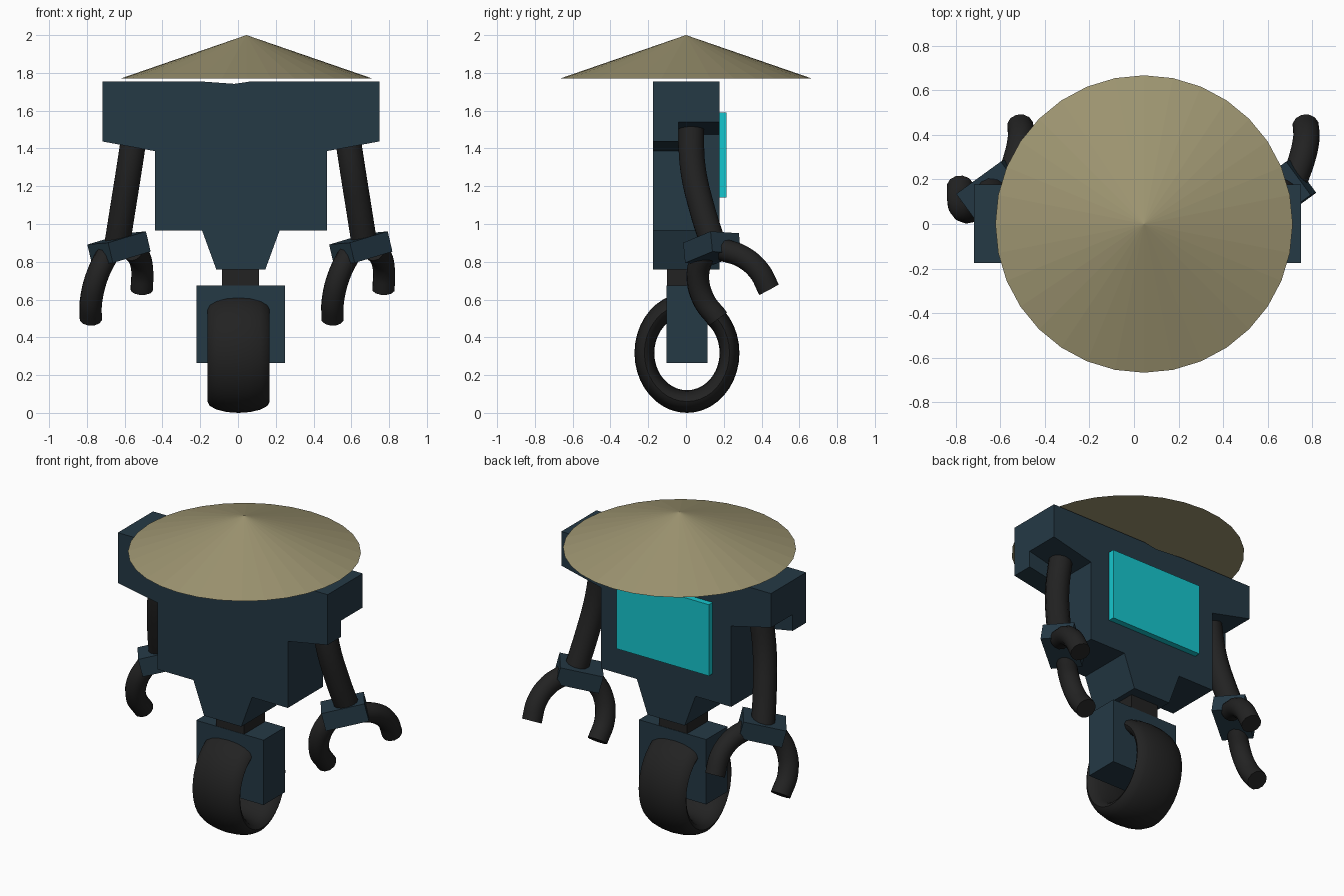
import bpy, bmesh, math
from mathutils import Vector, Matrix

if "Cube" in bpy.data.objects:
    bpy.data.objects.remove(bpy.data.objects["Cube"])


def material(name, rgb):
    m = bpy.data.materials.new(name)
    m.diffuse_color = (*rgb, 1)
    m.use_nodes = True
    m.node_tree.nodes["Principled BSDF"].inputs["Base Color"].default_value = m.diffuse_color
    return m


NAVY = material("navy shell", (0.018, 0.041, 0.060))
BLACK = material("black rubber", (0.016, 0.016, 0.016))
STRAW = material("straw", (0.34, 0.30, 0.165))
CYAN = material("cyan screen", (0.008, 0.57, 0.62))
CX = 0.015  # mirror line of the body


def from_bmesh(name, bm, mat):
    bmesh.ops.recalc_face_normals(bm, faces=bm.faces)
    me = bpy.data.meshes.new(name)
    bm.to_mesh(me)
    bm.free()
    me.materials.append(mat)
    ob = bpy.data.objects.new(name, me)
    bpy.context.collection.objects.link(ob)
    return ob


def extrude_profile(name, pts, y0, y1, mat):
    """Extrude an (x, z) outline from y0 to y1."""
    bm = bmesh.new()
    face = bm.faces.new([bm.verts.new((x, y0, z)) for x, z in pts])
    new = bmesh.ops.extrude_face_region(bm, geom=[face])["geom"]
    bmesh.ops.translate(bm, vec=(0, y1 - y0, 0),
                        verts=[v for v in new if isinstance(v, bmesh.types.BMVert)])
    return from_bmesh(name, bm, mat)


def box(name, x0, x1, y0, y1, z0, z1, mat):
    return extrude_profile(name, [(x0, z0), (x1, z0), (x1, z1), (x0, z1)], y0, y1, mat)


def smooth(ob):
    bpy.ops.object.select_all(action='DESELECT')
    ob.select_set(True)
    bpy.context.view_layer.objects.active = ob
    bpy.ops.object.shade_smooth_by_angle(angle=math.radians(40))


def tube(name, pts, radius, mat):
    """Round capped tube through the points."""
    cu = bpy.data.curves.new(name, 'CURVE')
    cu.dimensions = '3D'
    cu.bevel_depth = radius
    cu.bevel_resolution = 4
    cu.resolution_u = 6
    cu.use_fill_caps = True
    sp = cu.splines.new('BEZIER')
    sp.bezier_points.add(len(pts) - 1)
    for bp, p in zip(sp.bezier_points, pts):
        bp.co = p
        bp.handle_left_type = bp.handle_right_type = 'AUTO'
    cu.materials.append(mat)
    ob = bpy.data.objects.new(name, cu)
    bpy.context.collection.objects.link(ob)
    bpy.ops.object.select_all(action='DESELECT')
    ob.select_set(True)
    bpy.context.view_layer.objects.active = ob
    bpy.ops.object.convert(target='MESH')
    smooth(bpy.context.view_layer.objects.active)


# Torso: half outline mirrored, with a shallow dip in the top edge
half = [(0.13, 0.76), (0.205, 0.965), (0.455, 0.965), (0.455, 1.475),
        (0.733, 1.54), (0.733, 1.755)]
outline = [(CX + x, z) for x, z in half]
outline += [(0.07, 1.755), (-0.02, 1.742), (-0.2, 1.755)]
outline += [(CX - x, z) for x, z in reversed(half)]
extrude_profile("torso", outline, -0.174, 0.177, NAVY)

# Deeper front lip of each shoulder, in front of the arm socket
for side, s in (("left", -1), ("right", 1)):
    lip = [(0.45, 1.385), (0.733, 1.437), (0.733, 1.56), (0.45, 1.56)]
    extrude_profile(side + "_shoulder_lip", [(CX + s * x, z) for x, z in lip],
                    -0.174, -0.04, NAVY)

# Back screen, neck and wheel housing
box("back_screen", -0.31, 0.335, 0.17, 0.215, 1.14, 1.59, CYAN)
box("neck", -0.085, 0.112, -0.1, 0.11, 0.66, 0.77, BLACK)
box("wheel_housing", -0.22, 0.25, -0.102, 0.113, 0.265, 0.675, NAVY)

# Conical hat
bm = bmesh.new()
bmesh.ops.create_cone(bm, cap_ends=True, segments=32, radius1=0.667, radius2=0,
                      depth=0.23, matrix=Matrix.Translation((0.045, 0, 1.885)))
from_bmesh("straw_hat", bm, STRAW)

# Wheel: wide torus, slightly taller than deep
bpy.ops.mesh.primitive_torus_add(major_segments=40, minor_segments=16,
                                 major_radius=0.2575, minor_radius=0.06)
wheel = bpy.context.object
wheel.name = "wheel"
wheel.data.transform(Matrix.Translation((0.003, 0.005, 0.3175))
                     @ Matrix.Diagonal((2.75, 0.875, 1.0, 1))
                     @ Matrix.Rotation(math.radians(90), 4, 'Y'))
wheel.data.materials.append(BLACK)
smooth(wheel)

# Arms are mirrored, hands are the same on both sides
arm = [(0.555, 0.027, 1.53), (0.59, 0.036, 1.3), (0.625, 0.085, 1.08), (0.655, 0.145, 0.89)]
long_finger = [(-0.06, -0.045, -0.03), (-0.115, -0.075, -0.145),
               (-0.147, -0.045, -0.272), (-0.15, 0.032, -0.375)]
short_finger = [(0.07, 0.06, -0.01), (0.105, 0.16, -0.045),
                (0.123, 0.247, -0.118), (0.12, 0.302, -0.22)]
edges = [Vector((0.2, 0.145, 0.06)), Vector((-0.11, 0.15, -0.01)), Vector((0.025, 0.01, -0.107))]

for side, s, hx in (("left", -1, -0.63), ("right", 1, 0.65)):
    tube(side + "_arm", [(CX + s * x, y, z) for x, y, z in arm], 0.07, BLACK)
    hand = Vector((hx, 0.1375, 0.8725))
    m = Matrix(edges).transposed().to_4x4()  # tilted box axes
    m.translation = hand
    bm = bmesh.new()
    bmesh.ops.create_cube(bm, size=1, matrix=m)
    from_bmesh(side + "_wrist", bm, NAVY)
    for label, path in (("long", long_finger), ("short", short_finger)):
        tube(f"{side}_{label}_finger", [hand + Vector(p) for p in path], 0.06, BLACK)
